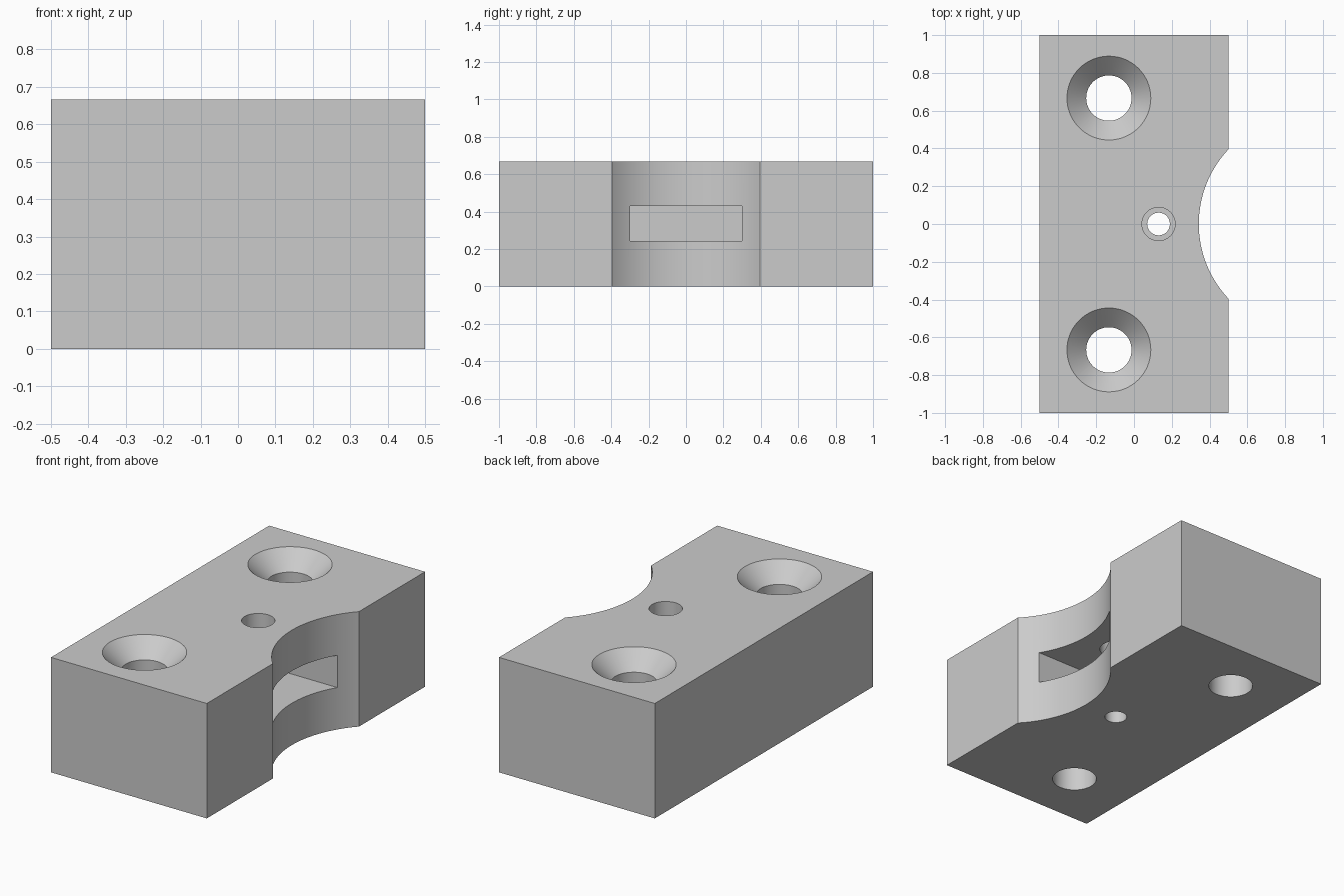
import bpy
import math

default = bpy.data.objects.get("Cube")
if default:
    bpy.data.objects.remove(default, do_unlink=True)

HEIGHT = 2 / 3
SLOT_LOW, SLOT_HIGH = 0.243, 0.43

grey = bpy.data.materials.new("plain grey")
grey.use_nodes = True
grey.diffuse_color = (0.6, 0.6, 0.6, 1)
grey.node_tree.nodes["Principled BSDF"].inputs["Base Color"].default_value = (0.6, 0.6, 0.6, 1)


def box(name, low, high):
    centre = [(a + b) / 2 for a, b in zip(low, high)]
    bpy.ops.mesh.primitive_cube_add(size=1, location=centre)
    ob = bpy.context.object
    ob.name = name
    ob.scale = [b - a for a, b in zip(low, high)]
    bpy.ops.object.transform_apply(location=True, rotation=False, scale=True)
    ob.data.materials.append(grey)
    return ob


def cone(name, x, y, low, high, r_low, r_high, sides=64):
    bpy.ops.mesh.primitive_cone_add(vertices=sides, radius1=r_low, radius2=r_high,
                                    depth=high - low, location=(x, y, (low + high) / 2))
    ob = bpy.context.object
    ob.name = name
    ob.data.materials.append(grey)
    return ob


def cut(target, cutter):
    mod = target.modifiers.new("cut", 'BOOLEAN')
    mod.operation = 'DIFFERENCE'
    mod.solver = 'EXACT'
    mod.object = cutter
    bpy.context.view_layer.objects.active = target
    bpy.ops.object.modifier_apply(modifier=mod.name)
    bpy.data.objects.remove(cutter, do_unlink=True)


# Main block
block = box("mounting_block", (-0.5, -1, 0), (0.5, 1, HEIGHT))

# Rounded recess in the side, sized from its half width and depth
half, deep = 0.395, 0.157
radius = (half ** 2 + deep ** 2) / (2 * deep)
cut(block, cone("side_recess", 0.5 - deep + radius, 0, -0.1, HEIGHT + 0.1, radius, radius, 128))

# Flat slot opening into the recess
cut(block, box("slot", (-0.167, -0.3, SLOT_LOW), (0.7, 0.3, SLOT_HIGH)))

# Small centre hole, wider above the slot
middle = (SLOT_LOW + SLOT_HIGH) / 2
cut(block, cone("centre_hole_low", 0.13, 0, -0.1, middle, 0.06, 0.06))
cut(block, cone("centre_hole_high", 0.13, 0, middle, HEIGHT + 0.1, 0.088, 0.088))

# Two countersunk screw holes
r_hole, r_top, sink = 0.12, 0.222, 0.1
slope = (r_top - r_hole) / sink
for y in (-HEIGHT, HEIGHT):
    cut(block, cone("screw_hole", -0.133, y, -0.1, HEIGHT + 0.1, r_hole, r_hole))
    cut(block, cone("countersink", -0.133, y, HEIGHT - sink, HEIGHT + 0.05,
                    r_hole, r_top + 0.05 * slope))

# Smooth round walls, crisp edges
bpy.ops.object.select_all(action='DESELECT')
block.select_set(True)
bpy.context.view_layer.objects.active = block
bpy.ops.object.shade_smooth_by_angle(angle=math.radians(25))
